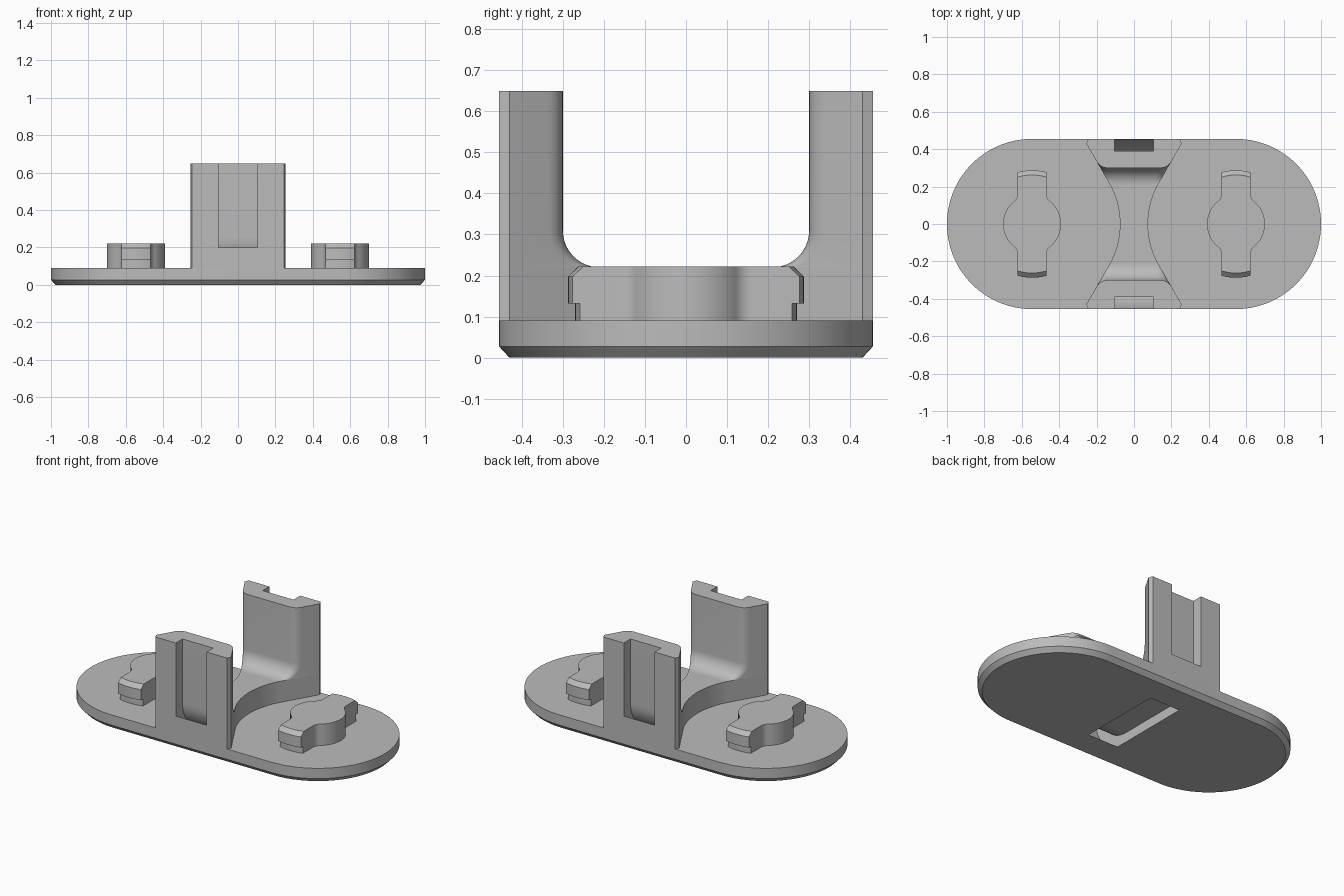
import bpy, bmesh
from math import sin, cos, asin, sqrt, radians, pi

if "Cube" in bpy.data.objects:
    bpy.data.objects.remove(bpy.data.objects["Cube"])

grey = bpy.data.materials.new("plain grey")
grey.use_nodes = True
colour = (0.5, 0.5, 0.5, 1)
grey.diffuse_color = colour
grey.node_tree.nodes["Principled BSDF"].inputs["Base Color"].default_value = colour


def loft(name, rings):
    """Skin a stack of rings with equal point counts and cap both ends."""
    bm = bmesh.new()
    loops = [[bm.verts.new(p) for p in ring] for ring in rings]
    n = len(loops[0])
    for low, high in zip(loops, loops[1:]):
        for i in range(n):
            j = (i + 1) % n
            bm.faces.new((low[i], low[j], high[j], high[i]))
    bm.faces.new(loops[0][::-1])
    bm.faces.new(loops[-1])
    bmesh.ops.recalc_face_normals(bm, faces=bm.faces)
    mesh = bpy.data.meshes.new(name)
    bm.to_mesh(mesh)
    bm.free()
    mesh.materials.append(grey)
    ob = bpy.data.objects.new(name, mesh)
    bpy.context.collection.objects.link(ob)
    return ob


def at_height(outline, z, dx=0):
    return [(x + dx, y, z) for x, y in outline]


def arc(cx, cy, r, start, end, steps):
    angles = [start + (end - start) * i / steps for i in range(steps + 1)]
    return [(cx + r * cos(a), cy + r * sin(a)) for a in angles]


def four_way(quarter):
    """Mirror a quarter outline, running from the x axis to the y axis."""
    eps = 1e-6
    right = [(x, -y) for x, y in quarter[::-1] if y > eps] + quarter
    return right + [(-x, y) for x, y in right[::-1] if x > eps]


# Base plate with a chamfered underside
def stadium(r):
    return four_way(arc(0.545, 0, r, 0, pi / 2, 28))


base = loft("base_plate", [at_height(stadium(r), z)
                           for z, r in ((0, 0.43), (0.027, 0.455), (0.09, 0.455))])

# Waisted bridge between the two posts
WAIST, CURVE = 0.075, 0.441
side = [(WAIST + CURVE * (1 - cos(a)), CURVE * sin(a))
        for a in (radians(30) * i / 12 for i in range(13))]
bowtie = four_way(side + [(0.255, 0.43), (0.245, 0.455)])
bridge = loft("bridge", [at_height(bowtie, z) for z in (0.09, 0.22)])


def half_width(y):
    if y < CURVE / 2:
        return WAIST + CURVE - sqrt(CURVE ** 2 - y ** 2)
    return 0.255 - 0.577 * (0.43 - y)


def post_outline(y):
    """Post section whose inner face lies at y, with rounded inner corners."""
    w, back = half_width(y), y + 0.035
    a, b, c = (w - 0.04, y), (w, y), (half_width(back), back)
    pts = []
    for i in range(9):
        t = i / 8
        pts.append(tuple((1 - t) ** 2 * p + 2 * t * (1 - t) * q + t * t * r
                         for p, q, r in zip(a, b, c)))
    pts += [(0.255, 0.43), (0.245, 0.455)]
    return pts + [(-x, v) for x, v in pts[::-1]]


# Posts, with a fillet down to the bridge
fillet = arc(0.21, 0.31, 0.09, -pi / 2, 0, 14) + [(0.30, 0.65)]
posts = []
for name, s in (("front_post", -1), ("back_post", 1)):
    rings = [[(x, s * v, z) for x, v in post_outline(y)] for y, z in fillet]
    posts.append(loft(name, rings))

# Strap channel: open down each post, curving under to a slot in the base
CY, CZ, OUTER, INNER = 0.195, 0.255, 0.265, 0.195
outer = arc(CY, CZ, OUTER, -asin(CZ / OUTER), -asin(0.055 / OUTER), 16)
inner = arc(CY, CZ, INNER, 0, -pi / 2, 16)
half = [(outer[0][0], -0.05)] + outer + [(0.6, 0.2), (0.6, 0.8), (0.39, 0.8)] + inner
profile = half + [(-y, z) for y, z in half[::-1]]
cutter = loft("channel_cutter", [[(x, y, z) for y, z in profile]
                                 for x in (-0.105, 0.105)])
cutter.hide_render = True
for ob in [base, bridge] + posts:
    mod = ob.modifiers.new("channel", "BOOLEAN")
    mod.operation, mod.solver, mod.object = "DIFFERENCE", "EXACT", cutter
    bpy.context.view_layer.objects.active = ob
    bpy.ops.object.modifier_apply(modifier=mod.name)
bpy.data.objects.remove(cutter)


# Locking knobs: a round boss with two undercut arms
def knob_outline(reach):
    r, arm, f = 0.155, 0.078, 0.05
    cx = arm + f
    cy = sqrt((r + f) ** 2 - cx ** 2)
    meet = asin(cy / (r + f))
    tip = asin(arm / reach)
    return four_way(arc(0, 0, r, 0, meet, 14)
                    + arc(cx, cy, f, pi + meet, pi, 8)[1:]
                    + arc(0, 0, reach, pi / 2 - tip, pi / 2, 6))


levels = ((0.09, 0.27), (0.132, 0.27), (0.132, 0.287), (0.198, 0.287), (0.222, 0.262))
knobs = [loft(name, [at_height(knob_outline(r), z, x) for z, r in levels])
         for name, x in (("right_knob", -0.545), ("left_knob", 0.545))]

# Smooth the curves and keep the edges crisp
for ob in bpy.context.view_layer.objects:
    ob.select_set(False)
for ob in [base, bridge] + posts + knobs:
    ob.select_set(True)
bpy.context.view_layer.objects.active = base
bpy.ops.object.shade_smooth_by_angle(angle=radians(25))
